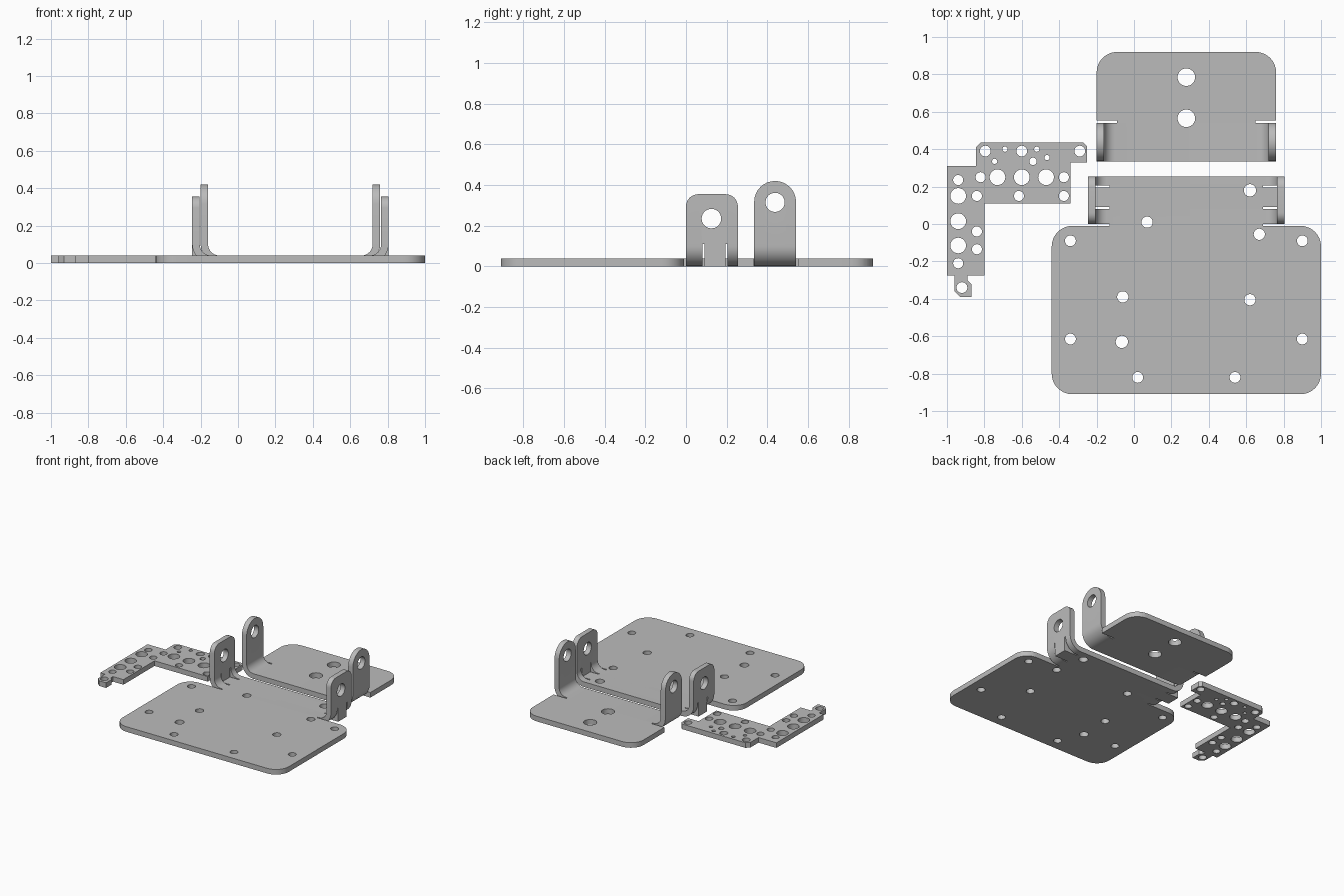
import bpy
import bmesh
import math
from mathutils import Vector

THICK = 0.04
OUTER = 0.10                 # outside radius of every sheet bend
MID = OUTER - THICK / 2      # radius at the middle of the sheet
CENTRE = 0.28                # shared centre line of the folded brackets

if "Cube" in bpy.data.objects:
    bpy.data.objects.remove(bpy.data.objects["Cube"], do_unlink=True)

steel = bpy.data.materials.new("plain grey steel")
steel.use_nodes = True
steel.diffuse_color = (0.5, 0.5, 0.5, 1)
steel.node_tree.nodes["Principled BSDF"].inputs["Base Color"].default_value = (0.5, 0.5, 0.5, 1)


def fillet(corners, steps=8):
    """Closed outline from (x, y) or (x, y, radius) corners."""
    outline = []
    for i, corner in enumerate(corners):
        p = Vector(corner[:2])
        radius = corner[2] if len(corner) > 2 else 0
        if not radius:
            outline.append(p)
            continue
        to_prev = (Vector(corners[i - 1][:2]) - p).normalized()
        to_next = (Vector(corners[(i + 1) % len(corners)][:2]) - p).normalized()
        centre = p + (to_prev + to_next) * radius
        for k in range(steps + 1):
            a = math.pi / 2 * k / steps
            outline.append(centre - to_next * radius * math.cos(a) - to_prev * radius * math.sin(a))
    return outline


def circle(x, y, radius, sides=32):
    return [Vector((x + radius * math.cos(math.tau * i / sides),
                    y + radius * math.sin(math.tau * i / sides))) for i in range(sides)]


def mirrored(right_half):
    """Close a right half outline with its mirror image."""
    return right_half + [(-c[0],) + tuple(c[1:]) for c in reversed(right_half)]


def sheet(outlines, depth=THICK):
    """Flat sheet standing on z = 0; inner outlines become holes."""
    curve = bpy.data.curves.new("outline", "CURVE")
    curve.dimensions = "2D"
    curve.fill_mode = "BOTH"
    curve.extrude = depth / 2
    for outline in outlines:
        spline = curve.splines.new("POLY")
        spline.points.add(len(outline) - 1)
        for point, p in zip(spline.points, outline):
            point.co = (p.x, p.y, 0, 1)
        spline.use_cyclic_u = True
    helper = bpy.data.objects.new("outline", curve)
    bpy.context.collection.objects.link(helper)
    bpy.context.view_layer.update()
    mesh = bpy.data.meshes.new_from_object(
        helper.evaluated_get(bpy.context.evaluated_depsgraph_get()))
    bm = bmesh.new()
    bm.from_mesh(mesh)
    bpy.data.objects.remove(helper, do_unlink=True)
    bpy.data.curves.remove(curve)
    bpy.data.meshes.remove(mesh)
    bmesh.ops.remove_doubles(bm, verts=bm.verts, dist=1e-5)
    bmesh.ops.translate(bm, verts=bm.verts, vec=(0, 0, depth / 2))
    return bm


def finish(bm, name, x=0):
    bmesh.ops.recalc_face_normals(bm, faces=bm.faces)
    mesh = bpy.data.meshes.new(name)
    bm.to_mesh(mesh)
    bm.free()
    mesh.materials.append(steel)
    obj = bpy.data.objects.new(name, mesh)
    obj.location.x = x
    bpy.context.collection.objects.link(obj)
    bpy.ops.object.select_all(action="DESELECT")
    obj.select_set(True)
    bpy.context.view_layer.objects.active = obj
    bpy.ops.object.shade_smooth_by_angle(angle=math.radians(30))


def unfolded(half_width, height):
    """Distance from the centre line, before folding, of a height on a flange."""
    return half_width - OUTER + MID * math.pi / 2 + height - OUTER


def fold(bm, half_width, flange_rule, steps=8):
    """Bend both side flanges upright."""
    start = half_width - OUTER
    for side in (-1, 1):
        for k in range(steps + 1):
            x = side * (start + MID * math.pi / 2 * k / steps)
            bmesh.ops.bisect_plane(bm, geom=bm.verts[:] + bm.edges[:] + bm.faces[:],
                                   plane_co=(x, 0, 0), plane_no=(1, 0, 0), dist=1e-5)
    for v in bm.verts:
        run = abs(v.co.x) - start
        if run <= 0 or not flange_rule(v.co.y):
            continue
        angle = min(run / MID, math.pi / 2)
        radius = OUTER - v.co.z
        rise = max(0, run - MID * math.pi / 2)
        v.co.x = math.copysign(start + radius * math.sin(angle), v.co.x)
        v.co.z = OUTER - radius * math.cos(angle) + rise


# Front base plate with its folded neck
HALF = 0.525
top = unfolded(HALF, 0.355)
slot_in, slot_out = 0.41, unfolded(HALF, 0.11)
base = mirrored([(0.72, -0.91, 0.11), (0.72, -0.01, 0.11), (slot_in, -0.01), (slot_in, 0),
                 (top, 0, 0.06), (top, 0.255, 0.06)])
cuts = [fillet(base)]
for side in (-1, 1):
    cuts.append(circle(side * unfolded(HALF, 0.235), 0.125, 0.048))
    cuts.append(fillet([(side * slot_in, 0.08), (side * slot_out, 0.08),
                        (side * slot_out, 0.205), (side * slot_in, 0.205)]))
    for y in (-0.09, -0.615):
        cuts.append(circle(side * 0.62, y, 0.029))
    cuts.append(circle(side * 0.26, -0.82, 0.029))
for x, y, r in [(-0.34, -0.39, 0.03), (-0.345, -0.63, 0.033), (0.34, -0.405, 0.03),
                (0.39, -0.055, 0.03), (0.34, 0.18, 0.033), (-0.21, 0.01, 0.03)]:
    cuts.append(circle(x, y, r))
bm = sheet(cuts)
fold(bm, HALF, lambda y: y > -0.005)
finish(bm, "front_base_plate", CENTRE)

# Square locating tabs inside the bend slots
for side, name in ((-1, "right"), (1, "left")):
    inner = HALF - THICK
    section = [(slot_in, 0), (HALF, 0), (HALF, 0.11), (inner, 0.11), (inner, THICK), (slot_in, THICK)]
    bm = sheet([fillet(section)], 0.105)
    for v in bm.verts:
        v.co = (side * v.co.x, 0.09 + v.co.z, v.co.y)
    finish(bm, "locating_tab_" + name, CENTRE)

# Rear bracket with round-topped ears
HALF = 0.48
top = unfolded(HALF, 0.42)
rear = mirrored([(top, 0.335, 0.103), (top, 0.541, 0.103), (0.37, 0.541), (0.37, 0.553),
                 (HALF, 0.553), (HALF, 0.92, 0.11)])
# the outline runs front to back, so the mirrored half closes it along both edges
cuts = [fillet(rear), circle(0, 0.565, 0.047), circle(0, 0.785, 0.047)]
for side in (-1, 1):
    cuts.append(circle(side * unfolded(HALF, 0.315), 0.438, 0.047))
bm = sheet(cuts)
fold(bm, HALF, lambda y: y < 0.547)
finish(bm, "rear_bracket", CENTRE)

# Perforated angle plate
angle_plate = [(-1, 0.31), (-0.845, 0.31), (-0.845, 0.41), (-0.82, 0.435), (-0.27, 0.435),
               (-0.25, 0.415), (-0.25, 0.33), (-0.34, 0.33), (-0.34, 0.11), (-0.80, 0.11),
               (-0.80, -0.275), (-0.89, -0.275), (-0.89, -0.3), (-0.87, -0.32), (-0.87, -0.39),
               (-0.93, -0.39), (-0.96, -0.36), (-0.96, -0.275), (-1, -0.275)]
holes = {
    0.042: [(-0.73, 0.25), (-0.6, 0.25), (-0.47, 0.25), (-0.94, 0.15), (-0.94, 0.015), (-0.94, -0.115)],
    0.029: [(-0.795, 0.39), (-0.6, 0.39), (-0.29, 0.39), (-0.92, -0.34)],
    0.027: [(-0.94, 0.235), (-0.82, 0.25), (-0.375, 0.25), (-0.84, 0.15), (-0.615, 0.15),
            (-0.375, 0.15), (-0.84, -0.04), (-0.84, -0.135), (-0.94, -0.21)],
    0.02: [(-0.54, 0.335)],
    0.014: [(-0.69, 0.4), (-0.52, 0.4), (-0.745, 0.335), (-0.465, 0.355)],
}
cuts = [fillet(angle_plate)]
for radius, spots in holes.items():
    cuts += [circle(x, y, radius, 24) for x, y in spots]
finish(sheet(cuts), "perforated_angle_plate")
